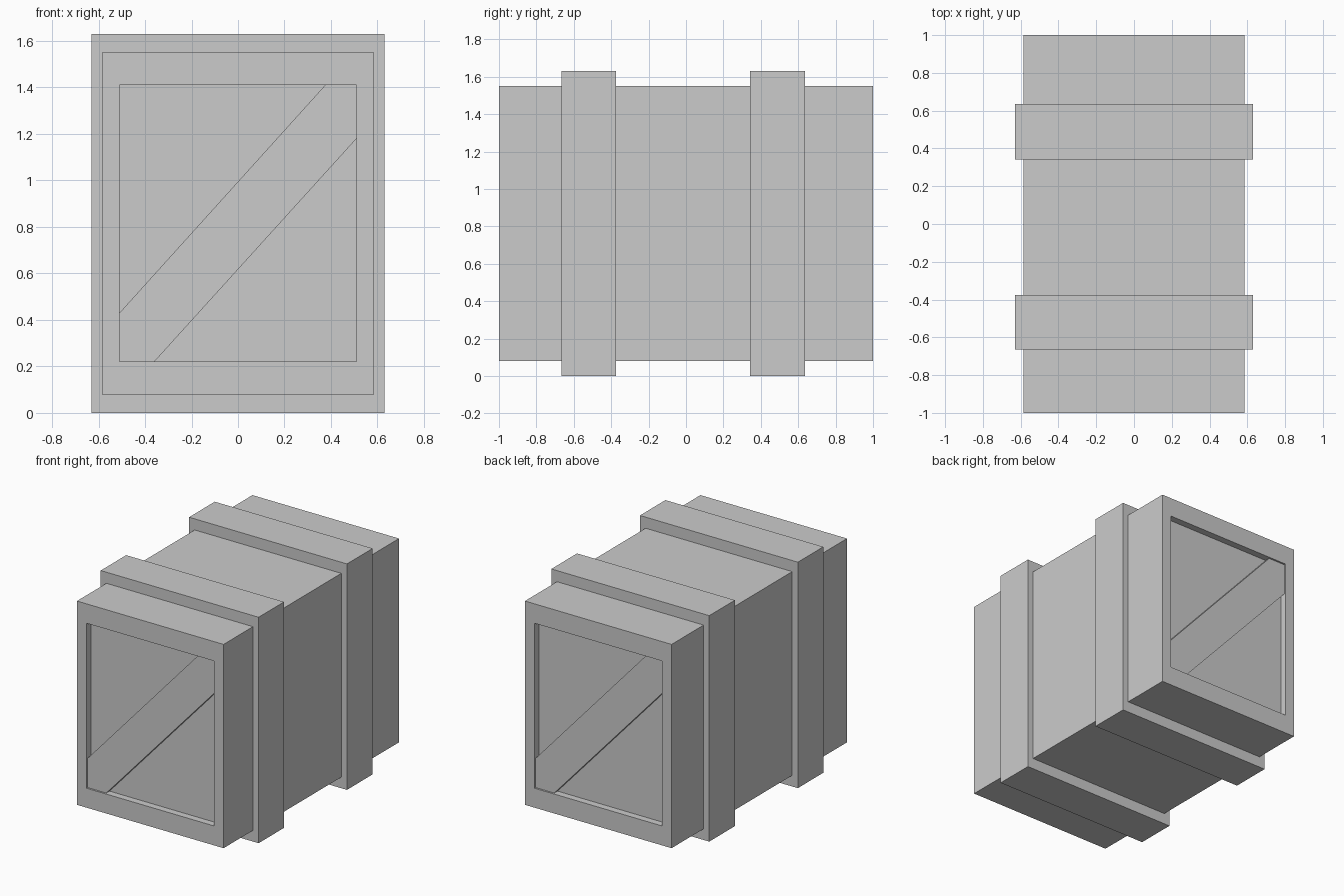
import bpy, bmesh
from math import pi
from mathutils import Matrix

if "Cube" in bpy.data.objects:
    bpy.data.objects.remove(bpy.data.objects["Cube"])

HALF_W, Z0, Z1 = 0.585, 0.08, 1.55      # crate body
PANEL_W, PZ0, PZ1 = 0.51, 0.22, 1.41    # recessed end panel
DEPTH, BRACE_DEPTH = 0.05, 0.013


def finish(bm, name):
    bmesh.ops.recalc_face_normals(bm, faces=bm.faces[:])
    mesh = bpy.data.meshes.new(name)
    bm.to_mesh(mesh)
    bm.free()
    obj = bpy.data.objects.new(name, mesh)
    bpy.context.collection.objects.link(obj)
    return obj


def box(x, y0, y1, z0, z1):
    bm = bmesh.new()
    bmesh.ops.create_cube(bm, size=1)
    bmesh.ops.scale(bm, vec=(2 * x, y1 - y0, z1 - z0), verts=bm.verts[:])
    bmesh.ops.translate(bm, vec=(0, (y0 + y1) / 2, (z0 + z1) / 2), verts=bm.verts[:])
    return bm


# Crate body with a framed recess at each end
bm = box(HALF_W, -1, 1, Z0, Z1)
bm.normal_update()
for end in [f for f in bm.faces if abs(f.normal.y) > 0.9]:
    side = 1 if end.normal.y > 0 else -1
    bmesh.ops.inset_individual(bm, faces=[end], thickness=0.05)
    for v in end.verts:
        v.co.x = PANEL_W if v.co.x > 0 else -PANEL_W
        v.co.z = PZ1 if v.co.z > (Z0 + Z1) / 2 else PZ0
    wall = bmesh.ops.extrude_discrete_faces(bm, faces=[end])["faces"][0]
    for v in wall.verts:
        v.co.y = side * (1 - DEPTH)
finish(bm, "crate_body")

# Raised bands around the body
for name, y0, y1 in (("front_band", -0.665, -0.375), ("rear_band", 0.342, 0.635)):
    finish(box(0.63, y0, y1, 0, 1.63), name)

# Diagonal braces, the rear one turned half way round
profile = [(-PANEL_W, PZ0), (-0.36, PZ0), (PANEL_W, 1.18),
           (PANEL_W, PZ1), (0.375, PZ1), (-PANEL_W, 0.43)]
for name, angle in (("front_brace", 0), ("rear_brace", pi)):
    bm = bmesh.new()
    face = bm.faces.new([bm.verts.new((x, -1 + BRACE_DEPTH, z)) for x, z in profile])
    back = bmesh.ops.extrude_face_region(bm, geom=[face], use_keep_orig=True)["geom"]
    bmesh.ops.translate(bm, vec=(0, DEPTH - BRACE_DEPTH, 0),
                        verts=[g for g in back if isinstance(g, bmesh.types.BMVert)])
    bmesh.ops.rotate(bm, matrix=Matrix.Rotation(angle, 3, 'Z'), verts=bm.verts[:])
    finish(bm, name)
